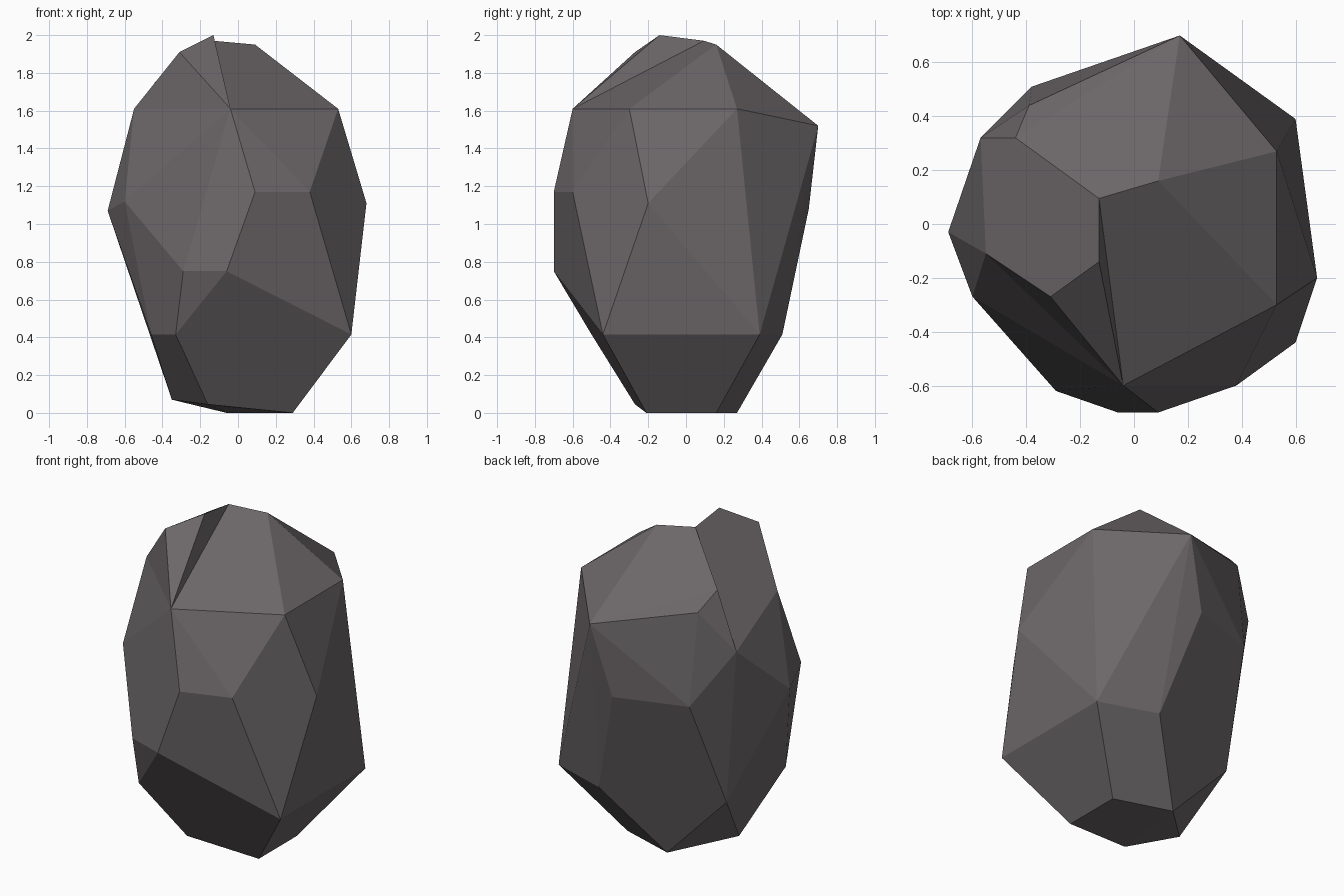
import bpy, bmesh
from math import radians

cube = bpy.data.objects.get("Cube")
if cube:
    bpy.data.objects.remove(cube, do_unlink=True)

# Corner points of the boulder, from the foot up
foot = [(.29, -.21, 0), (.29, .16, 0), (-.06, .27, 0), (-.35, -.02, .07), (-.16, -.27, .045)]
lower = [(.6, -.44, .415), (.6, .39, .415), (.24, .51, .415), (-.46, .26, .415),
         (-.46, -.32, .415), (-.33, -.5, .415), (-.06, -.7, .75), (-.29, -.62, .75)]
middle = [(.09, -.7, 1.17), (.38, -.6, 1.17), (.68, -.2, 1.11), (.05, .65, 1.08),
          (-.38, .51, 1.08), (-.69, -.03, 1.07), (-.6, -.27, 1.12)]
upper = [(.17, .7, 1.52), (.53, .27, 1.61), (.53, -.3, 1.61), (-.39, .44, 1.64), (.09, .16, 1.95)]
# Rim where the raised crown grows out of the body
rim = [(-.13, .095, 1.97), (-.04, -.6, 1.61), (-.55, -.11, 1.61), (-.57, .32, 1.4), (-.44, .32, 1.75)]

# Faceted convex body
bm = bmesh.new()
for co in foot + lower + middle + upper:
    bm.verts.new(co)
inner, brow, side, back, notch = rim_verts = [bm.verts.new(co) for co in rim]
bmesh.ops.convex_hull(bm, input=bm.verts[:])

# Open the body inside the rim and close it with the crown
hidden = [f for f in bm.faces if all(v in rim_verts for v in f.verts)]
bmesh.ops.delete(bm, geom=hidden, context='FACES')
peak = bm.verts.new((-.13, -.14, 2))
shoulder = bm.verts.new((-.31, -.27, 1.91))
for corners in ((peak, brow, inner), (peak, shoulder, brow), (shoulder, side, brow),
                (peak, inner, notch, back, side, shoulder)):
    bm.faces.new(corners)

# Merge nearly flat neighbours into broad facets
bmesh.ops.dissolve_limit(bm, angle_limit=radians(5), verts=bm.verts[:], edges=bm.edges[:])
bmesh.ops.recalc_face_normals(bm, faces=bm.faces[:])
mesh = bpy.data.meshes.new("boulder")
bm.to_mesh(mesh)
bm.free()

# Warm grey stone
stone = bpy.data.materials.new("warm_grey_stone")
stone.use_nodes = True
colour = (.15, .135, .14, 1)
stone.diffuse_color = colour
stone.node_tree.nodes["Principled BSDF"].inputs["Base Color"].default_value = colour
mesh.materials.append(stone)
boulder = bpy.data.objects.new("boulder", mesh)
bpy.context.collection.objects.link(boulder)
